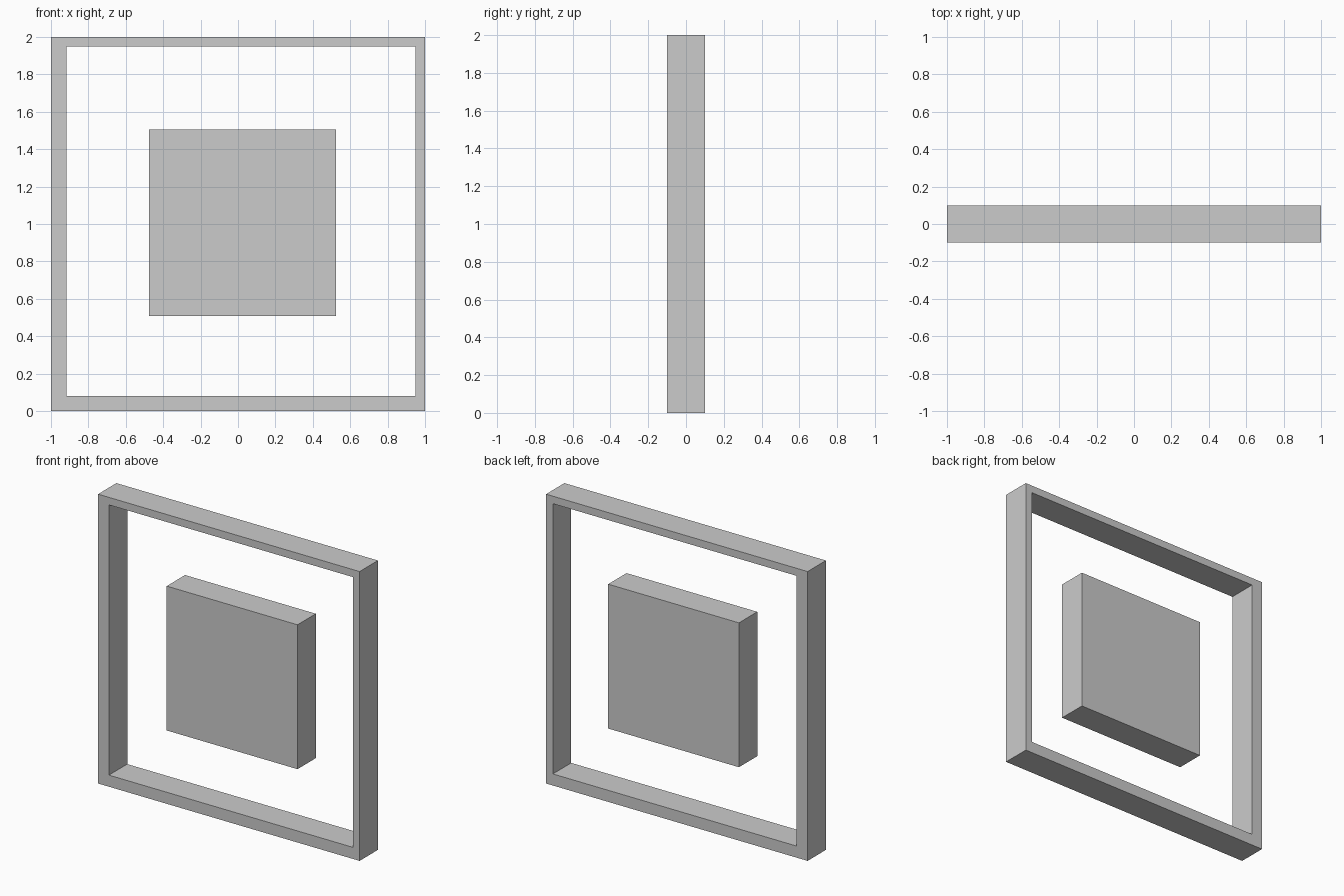
import bpy
import bmesh

if "Cube" in bpy.data.objects:
    bpy.data.objects.remove(bpy.data.objects["Cube"])

HALF_DEPTH = 0.1


def rect(x0, x1, z0, z1):
    return [(x0, z0), (x1, z0), (x1, z1), (x0, z1)]


def finish(name, bm):
    bmesh.ops.recalc_face_normals(bm, faces=bm.faces)
    mesh = bpy.data.meshes.new(name)
    bm.to_mesh(mesh)
    bm.free()
    bpy.context.collection.objects.link(bpy.data.objects.new(name, mesh))


def ring(bm, corners, y):
    return [bm.verts.new((x, y, z)) for x, z in corners]


def make_frame(name, outer, inner):
    # Four loops around a rectangular section, bridged into a closed frame
    bm = bmesh.new()
    loops = [ring(bm, outer, -HALF_DEPTH), ring(bm, inner, -HALF_DEPTH),
             ring(bm, inner, HALF_DEPTH), ring(bm, outer, HALF_DEPTH)]
    for k in range(4):
        a, b = loops[k], loops[(k + 1) % 4]
        for i in range(4):
            j = (i + 1) % 4
            bm.faces.new((a[i], a[j], b[j], b[i]))
    finish(name, bm)


def make_panel(name, corners):
    bm = bmesh.new()
    front, back = ring(bm, corners, -HALF_DEPTH), ring(bm, corners, HALF_DEPTH)
    bm.faces.new(front)
    bm.faces.new(back)
    for i in range(4):
        j = (i + 1) % 4
        bm.faces.new((front[i], front[j], back[j], back[i]))
    finish(name, bm)


# Outer frame, slightly thicker at the left and bottom
make_frame("outer_frame", rect(-1, 1, 0, 2), rect(-0.917, 0.948, 0.08, 1.948))

# Square block floating in the opening
make_panel("center_block", rect(-0.475, 0.525, 0.507, 1.505))
